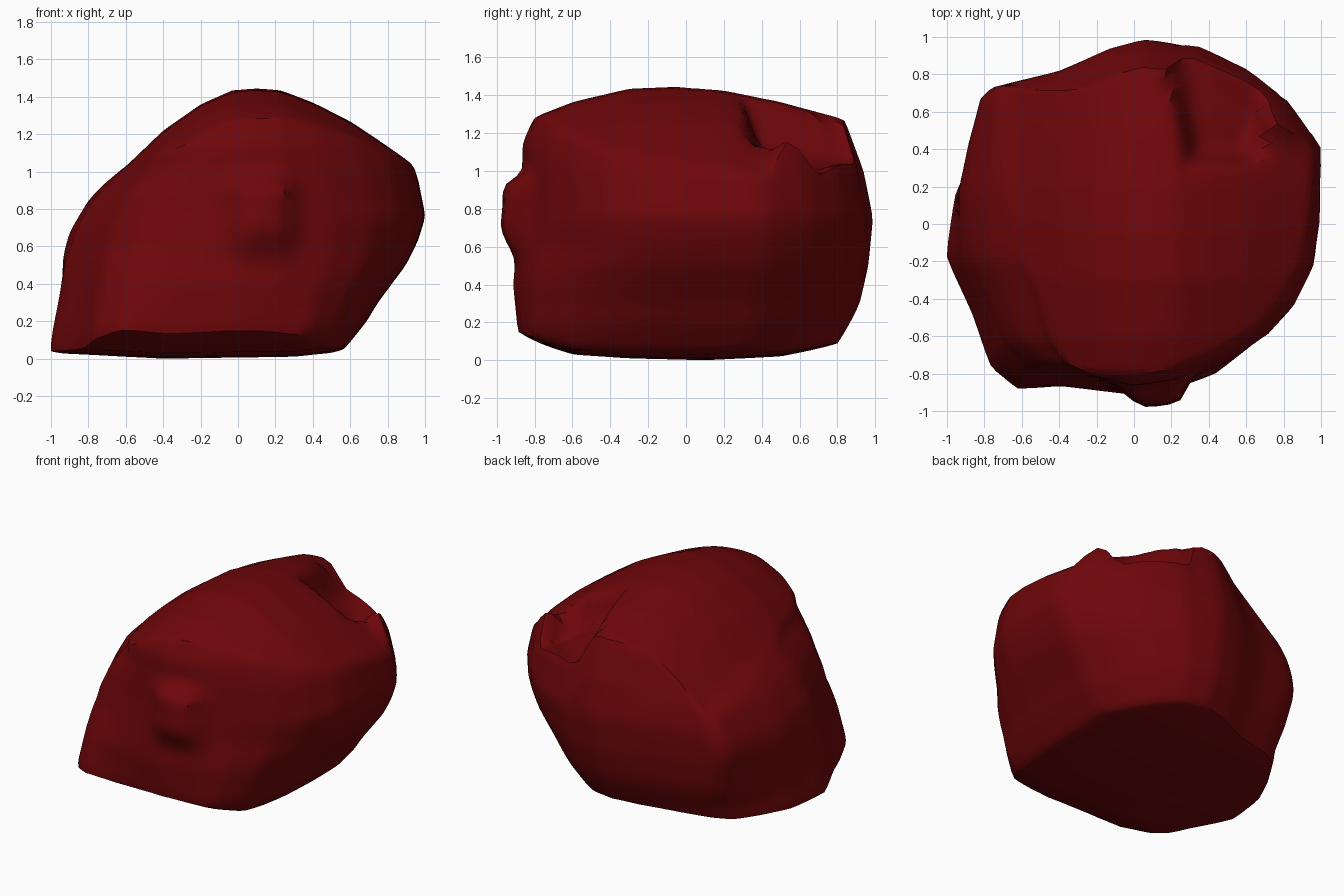
import bpy, bmesh

if "Cube" in bpy.data.objects:
    bpy.data.objects.remove(bpy.data.objects["Cube"])

def curve(pts):
    """Piecewise linear function through (input, value) pairs."""
    def f(t):
        if t <= pts[0][0]:
            return pts[0][1]
        for (a, u), (b, v) in zip(pts, pts[1:]):
            if t <= b:
                return u + (v - u) * (t - a) / (b - a)
        return pts[-1][1]
    return f

def clamp(v):
    return max(0.0, min(1.0, v))

def smooth(v):
    v = clamp(v)
    return v * v * (3 - 2 * v)

# Wall reach on each side, by height
left = curve([(.04, 1.01), (.3, .975), (.53, .945), (.68, .9), (.85, .8), (.95, .7), (1.03, .615), (1.25, .56)])
right = curve([(0, .53), (.1, .61), (.2, .69), (.3, .75), (.5, .9), (.63, .965), (.76, 1.005), (1.01, .955), (1.3, .82)])
front = curve([(0, .86), (.16, .89), (.4, .915), (.55, .9), (.8, .87), (1.15, .865), (1.27, .81)])
back = curve([(0, .76), (.1, .81), (.2, .87), (.3, .92), (.5, .965), (.75, .99), (1, .94), (1.27, .84)])

# Height of the domed top and of the underside
top_x = curve([(-1, .75), (-.8, .9), (-.6, 1.03), (-.4, 1.22), (-.2, 1.36), (-.03, 1.435), (.1, 1.445),
               (.23, 1.435), (.4, 1.37), (.6, 1.27), (.75, 1.17), (.95, 1.03), (1, .98)])
top_y = curve([(-.9, -.23), (-.8, -.16), (-.6, -.08), (-.3, -.01), (-.05, 0), (.2, -.02), (.5, -.08), (.83, -.17), (1, -.23)])
low_x = curve([(-1, .03), (-.4, 0), (.3, .01), (.5, .03), (.65, .07)])
low_y = curve([(-.88, .14), (-.75, .08), (-.6, .03), (-.3, .01), (.1, 0), (.5, .02), (.8, .08)])

def top(x, y):
    # chipped hollow in the back right of the top, shallower outward, with a raised spur beside it
    d = min(x - .26 + .2 * (y - .35), y - .3, .66 + .3 * (y - .3) - x)
    depth = .2 - .1 * smooth((x + y - 1.1) / .3)
    spur = .11 * smooth(1 - ((x - .79) ** 2 + (y - .55) ** 2) ** .5 / .15)
    return top_x(x) + top_y(y) - depth * smooth(d / .1) + spur

def low(x, y):
    return low_x(x) + low_y(y)

# Plan outline near the ground, and higher up where the corners round off differently
outline = [(-1, -.2), (-.95, .2), (-.86, .45), (-.74, .7), (-.63, .78), (-.35, .86), (-.15, .95), (.06, 1),
           (.35, .96), (.6, .84), (.82, .67), (1, .42), (.99, 0), (.97, -.27), (.91, -.53), (.8, -.76),
           (.57, -.92), (.25, -.98), (0, -1), (-.35, -.97), (-.63, -1), (-.77, -.86), (-.86, -.55)]
upper = list(outline)
upper[:6] = [(-.97, -.2), (-1, .18), (-.95, .45), (-.89, .69), (-.82, .75), (-.45, .83)]
upper[13:18] = [(.96, -.25), (.86, -.49), (.72, -.67), (.5, -.84), (.25, -.96)]
upper[19:] = [(-.38, -.94), (-.61, -.86), (-.75, -.72), (-.85, -.47)]

def resample(pts, n):
    return [tuple(a + (b - a) * k / n for a, b in zip(p, q))
            for p, q in zip(pts, pts[1:] + pts[:1]) for k in range(n)]

PLAN = list(zip(resample(outline, 4), resample(upper, 4)))

def wall(i, z):
    lo, hi = PLAN[i]
    t = clamp((z - .15) / .45)
    x, y = (a + (b - a) * t for a, b in zip(lo, hi))
    x *= right(z) if x > 0 else left(z)
    y *= back(z) if y > 0 else front(z)
    # raised knob on the front face, steep on its right side
    if y < -.6:
        side = smooth((x + .12) / .2) * smooth((.32 - x) / .08)
        y -= .115 * side * smooth((z - .48) / .25) * smooth((1.01 - z) / .1)
    return x, y

def meet(i, height, a, b):
    """Height at which the wall meets the top or underside."""
    for _ in range(30):
        m = (a + b) / 2
        if m < height(*wall(i, m)):
            a = m
        else:
            b = m
    return a

# Rock body: bottom rings, walls and top rings
bm = bmesh.new()
N, WALL, RINGS = len(PLAN), 26, 24
hi = [meet(i, top, .4, 1.5) for i in range(N)]
lo = [meet(i, low, 0, .4) for i in range(N)]
rows = []

def cap(rim, height, steps):
    for s in steps:
        row = []
        for i in range(N):
            x, y = (c * s for c in wall(i, rim[i]))
            row.append(bm.verts.new((x, y, height(x, y))))
        rows.append(row)

cap(lo, low, [k / RINGS for k in range(1, RINGS)])
for j in range(WALL + 1):
    row = []
    for i in range(N):
        z = lo[i] + (hi[i] - lo[i]) * j / WALL
        x, y = wall(i, z)
        row.append(bm.verts.new((x, y, z)))
    rows.append(row)
cap(hi, top, [k / RINGS for k in range(RINGS - 1, 0, -1)])

for a, b in zip(rows, rows[1:]):
    for i in range(N):
        k = (i + 1) % N
        bm.faces.new((a[i], a[k], b[k], b[i]))
for row, height in ((rows[0], low), (rows[-1], top)):
    c = bm.verts.new((0, 0, height(0, 0)))
    for i in range(N):
        bm.faces.new((row[i], row[(i + 1) % N], c))
bmesh.ops.smooth_vert(bm, verts=bm.verts, factor=.4, use_axis_x=True, use_axis_y=True, use_axis_z=True)
bmesh.ops.recalc_face_normals(bm, faces=bm.faces)

mesh = bpy.data.meshes.new("rock")
bm.to_mesh(mesh)
bm.free()
rock = bpy.data.objects.new("rock", mesh)
bpy.context.collection.objects.link(rock)

# Dark red stone
red = bpy.data.materials.new("dark_red")
red.diffuse_color = (.16, .002, .003, 1)
red.use_nodes = True
red.node_tree.nodes["Principled BSDF"].inputs["Base Color"].default_value = red.diffuse_color
mesh.materials.append(red)

bpy.context.view_layer.objects.active = rock
rock.select_set(True)
bpy.ops.object.shade_smooth_by_angle(angle=.7)
